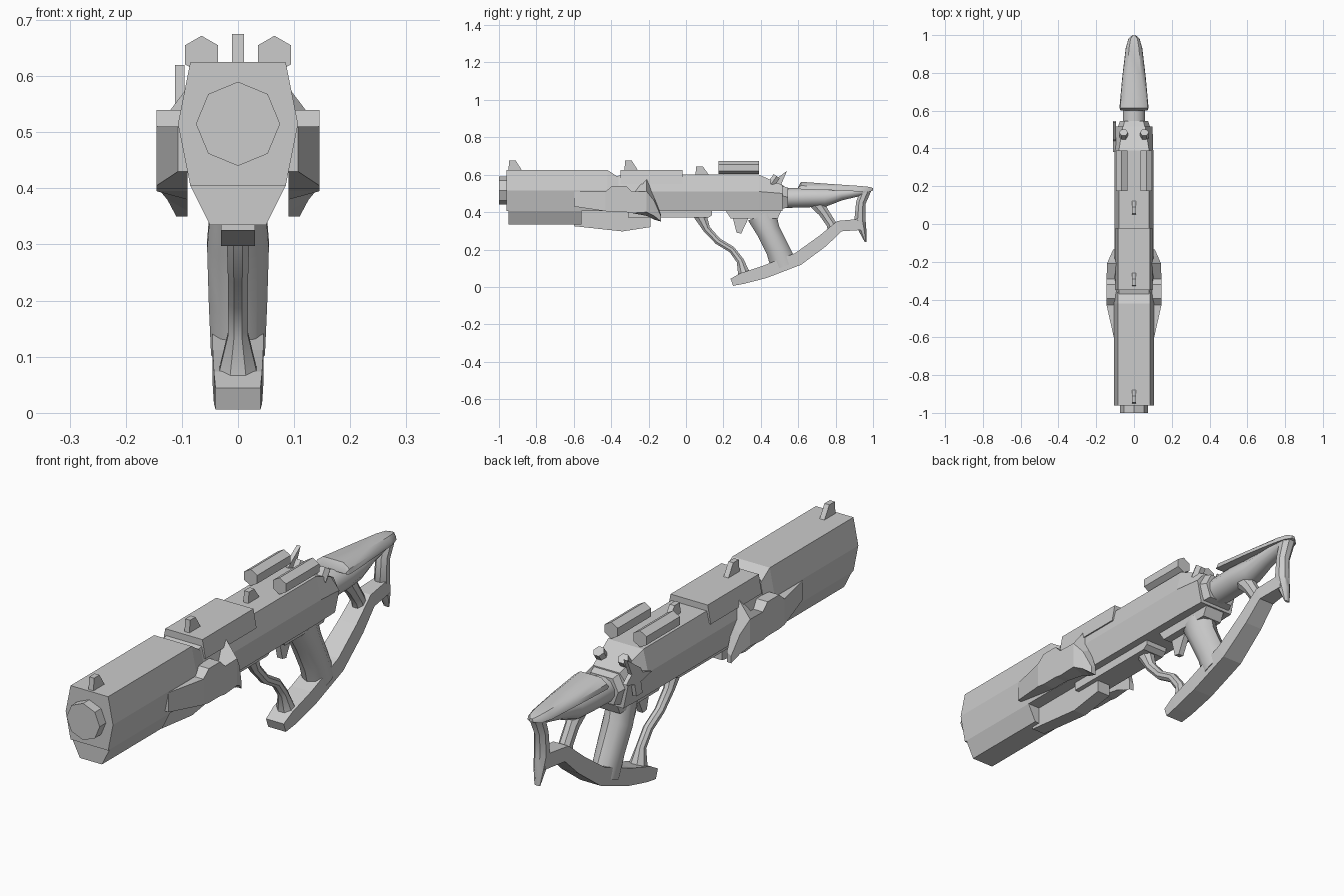
import bpy, bmesh, math
from mathutils import Vector

cube = bpy.data.objects.get("Cube")
if cube:
    bpy.data.objects.remove(cube, do_unlink=True)

grey = bpy.data.materials.new("plain_grey")
grey.use_nodes = True
grey.diffuse_color = (0.6, 0.6, 0.6, 1)
grey.node_tree.nodes["Principled BSDF"].inputs["Base Color"].default_value = (0.6, 0.6, 0.6, 1)


def loft(name, rings, smooth=False):
    """Skin a row of equal-length rings and cap both ends."""
    bm = bmesh.new()
    rows = [[bm.verts.new(p) for p in ring] for ring in rings]
    n = len(rows[0])
    for a, b in zip(rows, rows[1:]):
        for i in range(n):
            j = (i + 1) % n
            bm.faces.new((a[i], a[j], b[j], b[i]))
    bm.faces.new(rows[0])
    bm.faces.new(rows[-1])
    bmesh.ops.recalc_face_normals(bm, faces=bm.faces)
    mesh = bpy.data.meshes.new(name)
    bm.to_mesh(mesh)
    bm.free()
    mesh.materials.append(grey)
    obj = bpy.data.objects.new(name, mesh)
    bpy.context.collection.objects.link(obj)
    if smooth:
        bpy.ops.object.select_all(action='DESELECT')
        obj.select_set(True)
        bpy.context.view_layer.objects.active = obj
        bpy.ops.object.shade_smooth_by_angle(angle=math.radians(40))
    return obj


def section(y, half):
    """Mirror a (x, z) half outline into a full ring at depth y."""
    return [(x, y, z) for x, z in half] + [(-x, y, z) for x, z in reversed(half)]


def plate(name, outline, x0, x1):
    """Extrude a (y, z) side outline from x0 to x1."""
    return loft(name, [[(x, y, z) for y, z in outline] for x in (x0, x1)])


def bar(name, path, sides=8, smooth=True):
    """Sweep a section along (y, z, half width, half thickness) stations."""
    pts = [Vector((0, p[0], p[1])) for p in path]
    rings = []
    for i, (y, z, w, t) in enumerate(path):
        along = (pts[min(i + 1, len(pts) - 1)] - pts[max(i - 1, 0)]).normalized()
        up = Vector((1, 0, 0)).cross(along)
        grow = 1 / math.cos(math.pi / sides)
        ring = []
        for k in range(sides):
            a = 2 * math.pi * (k + 0.5) / sides
            ring.append(pts[i] + Vector((w * grow * math.cos(a), 0, 0)) + up * t * grow * math.sin(a))
        rings.append(ring)
    return loft(name, rings, smooth)


def rod(name, start, end, r, sides, turn=0.0):
    """Straight faceted cylinder between two points."""
    a, b = Vector(start), Vector(end)
    q = (b - a).to_track_quat('Z', 'Y')
    ring = [q @ Vector((r * math.cos(t), r * math.sin(t), 0))
            for t in (turn + 2 * math.pi * k / sides for k in range(sides))]
    return loft(name, [[p + a for p in ring], [p + b for p in ring]])


# Barrel and front shell
rod("barrel", (0, -1, .515), (0, -.9, .515), .075, 8)
shell = [(.085, .405), (.107, .515), (.085, .625)]
mid = [(.082, .405), (.102, .51), (.08, .6)]
loft("front_shell", [section(-.96, shell), section(-.42, shell),
                     section(-.36, [(.082, .405), (.102, .51), (.085, .585)])])
keel = [(.05, .335), (.085, .405)]
loft("shell_keel", [section(-.95, keel), section(-.56, keel)])

# Receiver, sloped at the rear
loft("receiver", [section(-.4, [(.082, .405), (.1, .51), (.08, .585)]),
                  section(-.34, mid), section(.39, mid),
                  section(.515, [(.078, .405), (.098, .5), (.06, .545)])])
loft("receiver_end", [section(.5, [(.07, .415), (.09, .49), (.06, .545)]),
                      section(.545, [(.055, .425), (.075, .48), (.05, .53)])])
cover = [(.098, .55), (.084, .625)]
loft("top_cover", [section(-.35, cover), section(-.02, cover)])

# Underside: lower guard, rail and trigger housing
plate("lower_guard", [(-.6, .41), (-.6, .325), (-.34, .297), (-.19, .32), (-.19, .41)], -.03, .03)
plate("lower_rail", [(-.31, .41), (-.31, .37), (.12, .37), (.14, .385), (.14, .41)], -.05, .05)
plate("trigger_housing", [(.21, .41), (.24, .365), (.49, .365), (.51, .41)], -.045, .045)
plate("trigger", [(.25, .37), (.27, .29), (.295, .285), (.335, .37)], -.012, .012)

# Sights
for name, y, z, h in (("front_sight", -.95, .62, .055), ("middle_sight", -.33, .62, .055),
                      ("rear_sight", .05, .595, .05)):
    plate(name, [(y, z), (y + .005, z + h), (y + .04, z + h), (y + .075, z)], -.011, .011)

# Paired parts on both sides: hexagonal tubes, rear knobs, swept side panels
panel = [(-.6, .107, .51, .51, .43, .43), (-.43, .145, .51, .51, .405, .405),
         (-.395, .145, .54, .54, .4, .4), (-.32, .145, .54, .54, .4, .4),
         (-.29, .145, .51, .51, .395, .395), (-.21, .143, .58, .51, .4, .38),
         (-.17, .126, .48, .46, .38, .36), (-.135, .11, .39, .38, .35, .35)]
for side, s in (("left", 1), ("right", -1)):
    rod(side + "_top_tube", (s * .065, .175, .638), (s * .065, .39, .638), .034, 6, math.pi / 2)
    rod(side + "_rear_knob", (s * .055, .455, .55), (s * .055, .485, .592), .023, 6)
    loft(side + "_side_panel", [[(s * .09, y, a), (s * x, y, b), (s * x, y, c), (s * .09, y, d)]
                                for y, x, a, b, c, d in panel])

# Star-shaped selector lever on the right side
plate("selector_lever", [(.45, .555), (.54, .62), (.51, .55), (.545, .52), (.49, .5),
                         (.48, .45), (.44, .45), (.45, .5), (.38, .515), (.44, .535)], -.112, -.095)

# Stock tube, cheek plate and struts
bar("stock_tube", [(.52, .475, .058, .053), (.66, .478, .058, .052), (.74, .478, .05, .05),
                   (.83, .495, .04, .032), (.96, .515, .03, .022)], 12)
plate_rows = [(.6, .072, .525, .535), (.615, .077, .522, .562), (.78, .062, .517, .55),
              (.93, .044, .51, .54), (.98, .03, .51, .535), (1.0, .008, .515, .528)]
loft("cheek_plate", [section(y, [(w, b), (w * .95, (b + t) / 2), (w * .6, t)])
                     for y, w, b, t in plate_rows], True)
bar("front_strut", [(.69, .46, .035, .04), (.735, .4, .025, .028), (.775, .34, .025, .026), (.79, .3, .03, .03)])
bar("rear_strut", [(.965, .525, .03, .028), (.935, .45, .026, .026), (.93, .36, .028, .03),
                   (.945, .3, .022, .02), (.96, .24, .012, .004)])

# Lower bar, grip and trigger guard
bar("lower_bar", [(.945, .335, .025, .03), (.82, .325, .035, .03), (.73, .245, .04, .033),
                  (.6, .15, .045, .035), (.42, .08, .045, .034), (.3, .045, .043, .03),
                  (.245, .025, .04, .02)], 4, False)
bar("grip", [(.405, .385, .048, .075), (.44, .3, .055, .06), (.49, .2, .052, .06),
             (.525, .11, .048, .068)], 10)
bar("trigger_guard", [(.075, .385, .03, .035), (.11, .31, .02, .02), (.17, .245, .018, .018),
                      (.245, .2, .018, .018), (.29, .14, .018, .02), (.31, .07, .035, .032)])
